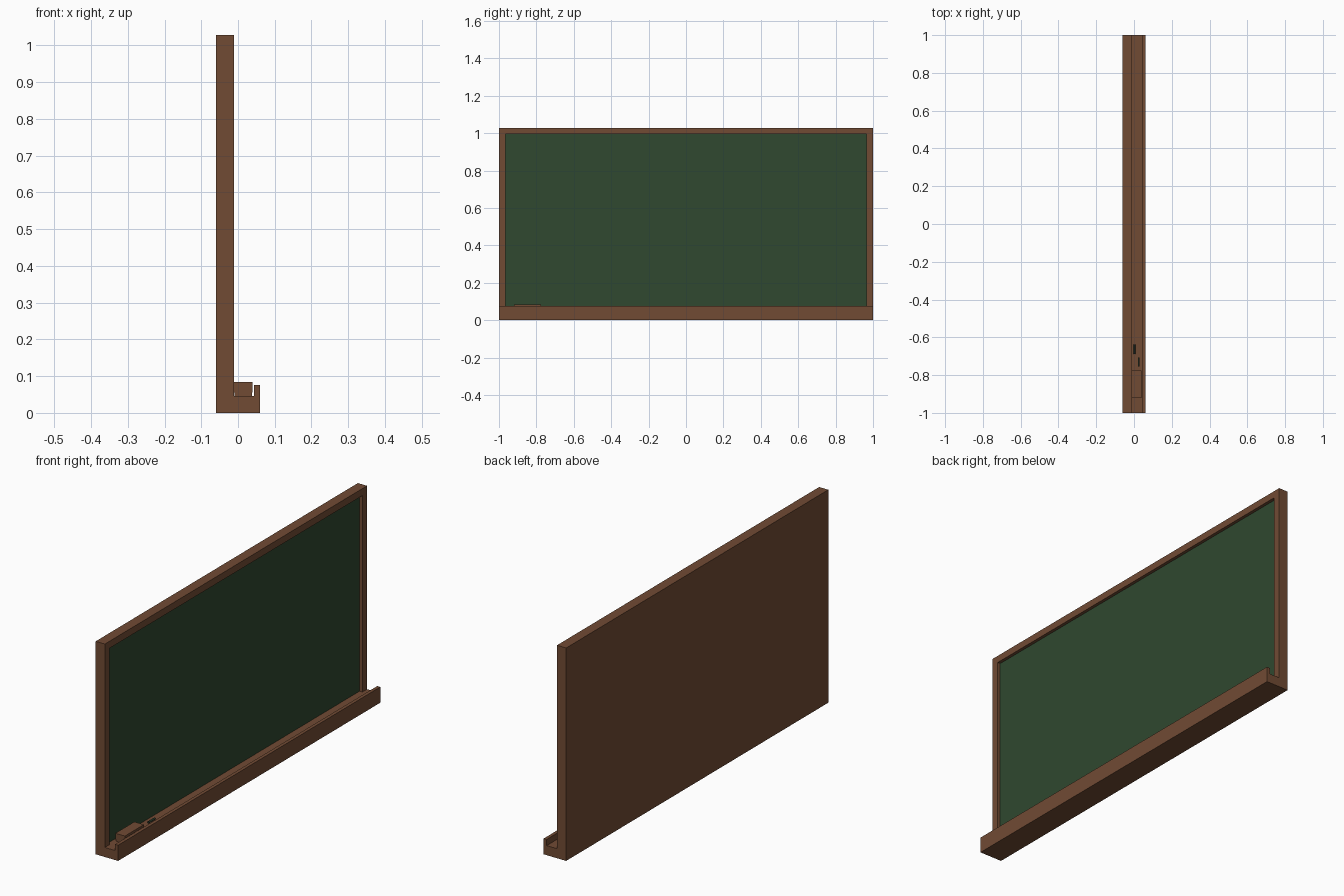
import bpy, bmesh, math

if "Cube" in bpy.data.objects:
    bpy.data.objects.remove(bpy.data.objects["Cube"])


def material(name, rgb):
    m = bpy.data.materials.new(name)
    m.diffuse_color = (*rgb, 1)
    m.use_nodes = True
    m.node_tree.nodes["Principled BSDF"].inputs["Base Color"].default_value = m.diffuse_color
    return m


wood = material("brown wood", (0.165, 0.070, 0.034))
green = material("board green", (0.029, 0.065, 0.029))
dark = material("dark chalk", (0.020, 0.035, 0.020))


def finish(name, bm, mat):
    bmesh.ops.recalc_face_normals(bm, faces=bm.faces)
    me = bpy.data.meshes.new(name)
    bm.to_mesh(me)
    bm.free()
    me.materials.append(mat)
    ob = bpy.data.objects.new(name, me)
    bpy.context.collection.objects.link(ob)
    return ob


def extrude_y(name, profile, y0, y1, mat):
    """Extrude an x/z outline along y."""
    bm = bmesh.new()
    face = bm.faces.new([bm.verts.new((x, y0, z)) for x, z in profile])
    ext = bmesh.ops.extrude_face_region(bm, geom=[face])
    verts = [v for v in ext["geom"] if isinstance(v, bmesh.types.BMVert)]
    bmesh.ops.translate(bm, verts=verts, vec=(0, y1 - y0, 0))
    return finish(name, bm, mat)


def box(name, x, y, z, mat):
    rect = [(x[0], z[0]), (x[1], z[0]), (x[1], z[1]), (x[0], z[1])]
    return extrude_y(name, rect, y[0], y[1], mat)


BACK, FRONT, PANEL = -0.06, -0.011, -0.026
FLOOR, TOP, INNER = 0.046, 1.028, 0.965

# Backing and chalk tray as one profile, with the front lip of the tray
extrude_y("backing_and_tray",
          [(BACK, 0), (0.06, 0), (0.06, 0.076), (0.044, 0.076), (0.044, FLOOR),
           (PANEL - 0.004, FLOOR), (PANEL - 0.004, TOP), (BACK, TOP)], -1, 1, wood)

# Recessed writing surface
box("writing_surface", (PANEL - 0.004, PANEL), (-INNER, INNER), (FLOOR, 0.994), green)

# Raised frame: one inverted U outline, extruded forward
bm = bmesh.new()
outline = [(-1, FLOOR), (-1, TOP), (1, TOP), (1, FLOOR),
           (INNER, FLOOR), (INNER, 0.994), (-INNER, 0.994), (-INNER, FLOOR)]
face = bm.faces.new([bm.verts.new((PANEL - 0.004, y, z)) for y, z in outline])
ext = bmesh.ops.extrude_face_region(bm, geom=[face])
bmesh.ops.translate(bm, vec=(FRONT - PANEL + 0.004, 0, 0),
                    verts=[v for v in ext["geom"] if isinstance(v, bmesh.types.BMVert)])
finish("frame", bm, wood)

# Eraser: felt pad and wooden block
box("eraser_pad", (-0.009, 0.038), (-0.918, -0.777), (FLOOR, 0.055), wood)
box("eraser_block", (-0.011, 0.04), (-0.92, -0.775), (0.055, 0.084), wood)

# Two chalk sticks lying in the tray
for i, (x, y) in enumerate([(0.002, -0.663), (0.025, -0.73)]):
    bpy.ops.mesh.primitive_cylinder_add(vertices=10, radius=0.005, depth=0.048,
                                        location=(x, y, FLOOR + 0.005),
                                        rotation=(math.pi / 2, 0, 0))
    stick = bpy.context.object
    stick.name = f"chalk_stick_{i + 1}"
    stick.data.materials.append(dark)
    bpy.ops.object.shade_smooth_by_angle(angle=math.radians(40))
